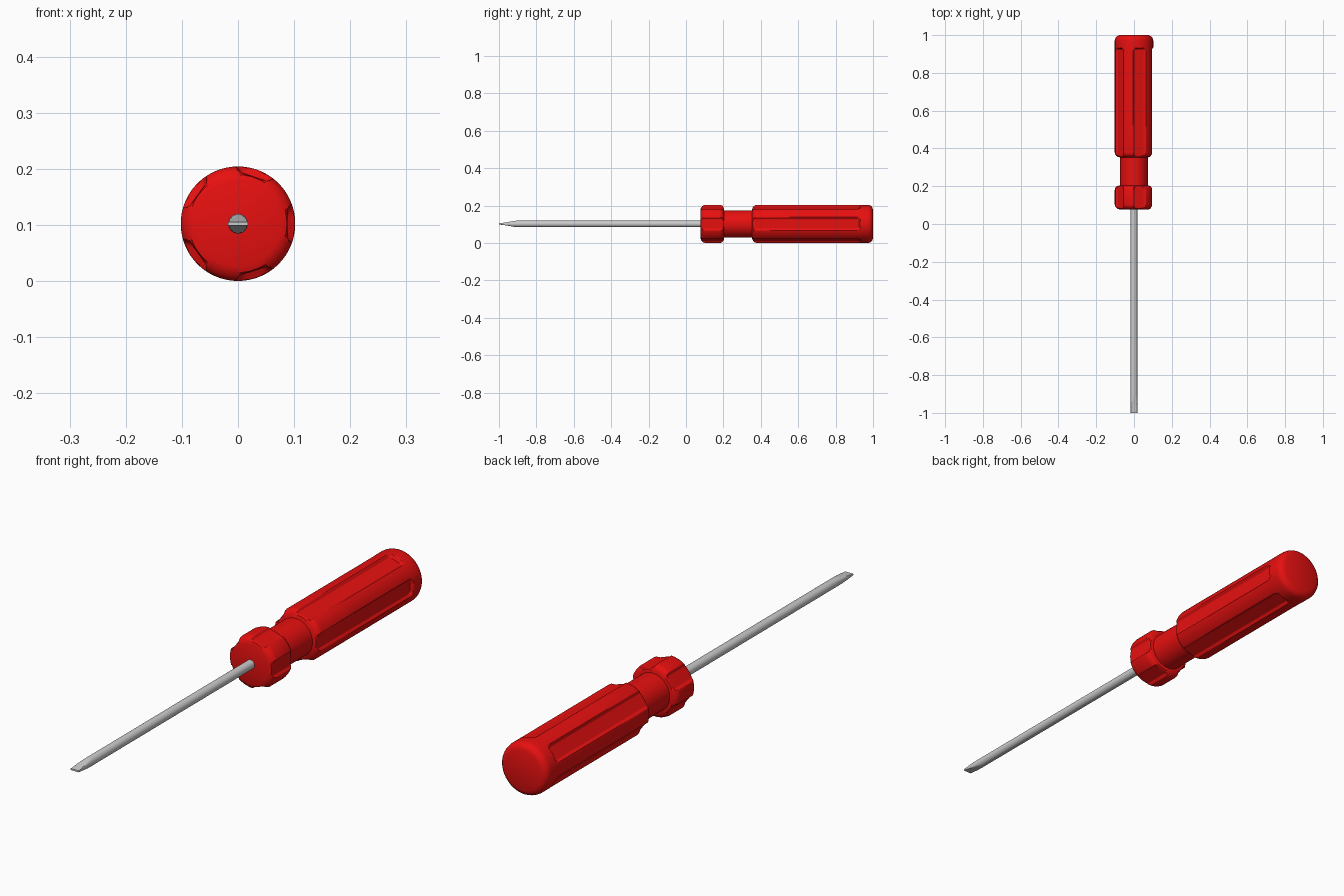
import bpy, bmesh, math

if "Cube" in bpy.data.objects:
    bpy.data.objects.remove(bpy.data.objects["Cube"])

ZC = 0.102   # height of the tool axis
R = 0.102    # full grip radius


def loft(name, rings, angle):
    """Skin a list of closed point rings and cap both ends."""
    bm = bmesh.new()
    loops = [[bm.verts.new(p) for p in ring] for ring in rings]
    n = len(loops[0])
    for a, b in zip(loops, loops[1:]):
        for i in range(n):
            j = (i + 1) % n
            bm.faces.new((a[i], a[j], b[j], b[i]))
    bm.faces.new(loops[0])
    bm.faces.new(loops[-1])
    bmesh.ops.recalc_face_normals(bm, faces=bm.faces)
    mesh = bpy.data.meshes.new(name)
    bm.to_mesh(mesh)
    bm.free()
    obj = bpy.data.objects.new(name, mesh)
    bpy.context.collection.objects.link(obj)
    bpy.ops.object.select_all(action='DESELECT')
    obj.select_set(True)
    bpy.context.view_layer.objects.active = obj
    bpy.ops.object.shade_smooth_by_angle(angle=math.radians(angle))
    return obj


def fluted_radius(r, a, y):
    """Limit radius r inside a flat flute with a rounded rear end."""
    corner = 0.015
    u = abs(a) * R - 0.033 + corner
    v = y - 0.93 + corner
    d = math.hypot(max(u, 0), max(v, 0)) + min(max(u, v), 0) - corner
    t = min(max((d + 0.005) / 0.009, 0), 1)
    t = t * t * (3 - 2 * t)
    floor = 0.088 / math.cos(a)
    return min(r, floor + (R - floor) * t) if t < 1 else r


# Handle: collar, neck and grip profile as (y, radius)
profile = [(0.077, 0.076), (0.081, 0.087), (0.087, 0.095), (0.094, 0.1), (0.103, R),
           (0.18, R), (0.19, 0.1), (0.197, 0.095), (0.202, 0.086), (0.204, 0.073),
           (0.352, 0.073), (0.356, 0.086), (0.362, 0.095), (0.369, 0.1), (0.379, R),
           (0.6, R), (0.8, R), (0.9, R)]
profile += [(0.908 + 0.003 * i, R) for i in range(11)]
profile += [(0.97, R), (0.98, 0.1005), (0.988, 0.097), (0.995, 0.09), (1.0, 0.077)]

# Angles within one fifth of the grip, finer at the flute walls
half = [3, 7, 11, 14, 15.5, 16.5, 17.5, 18.5, 19.5, 20.5, 22, 25, 29, 33]
sector = [-a for a in reversed(half)] + [0] + half + [36]
angles = [(72 * k + a, a) for k in range(5) for a in sector]

rings = []
for y, r in profile:
    ring = []
    for full, local in angles:
        rr = fluted_radius(r, math.radians(local), y)
        t = math.radians(full)
        ring.append((rr * math.cos(t), y, ZC + rr * math.sin(t)))
    rings.append(ring)
handle = loft("handle", rings, 26)
red = bpy.data.materials.new("red_plastic")
red.diffuse_color = (0.8, 0.005, 0.005, 1)
red.use_nodes = True
red.node_tree.nodes["Principled BSDF"].inputs["Base Color"].default_value = red.diffuse_color
handle.data.materials.append(red)

# Shaft: round rod whose tip is ground to a flat blade
rod = 0.0175
rings = []
for y, h in [(-1, 0.003), (-0.98, 0.0055), (-0.96, 0.0085), (-0.94, 0.012),
             (-0.92, 0.0155), (-0.905, rod), (0.1, rod)]:
    ring = []
    for i in range(48):
        t = math.tau * i / 48
        z = rod * math.sin(t)
        ring.append((rod * math.cos(t), y, ZC + max(-h, min(h, z))))
    rings.append(ring)
loft("shaft", rings, 30)
